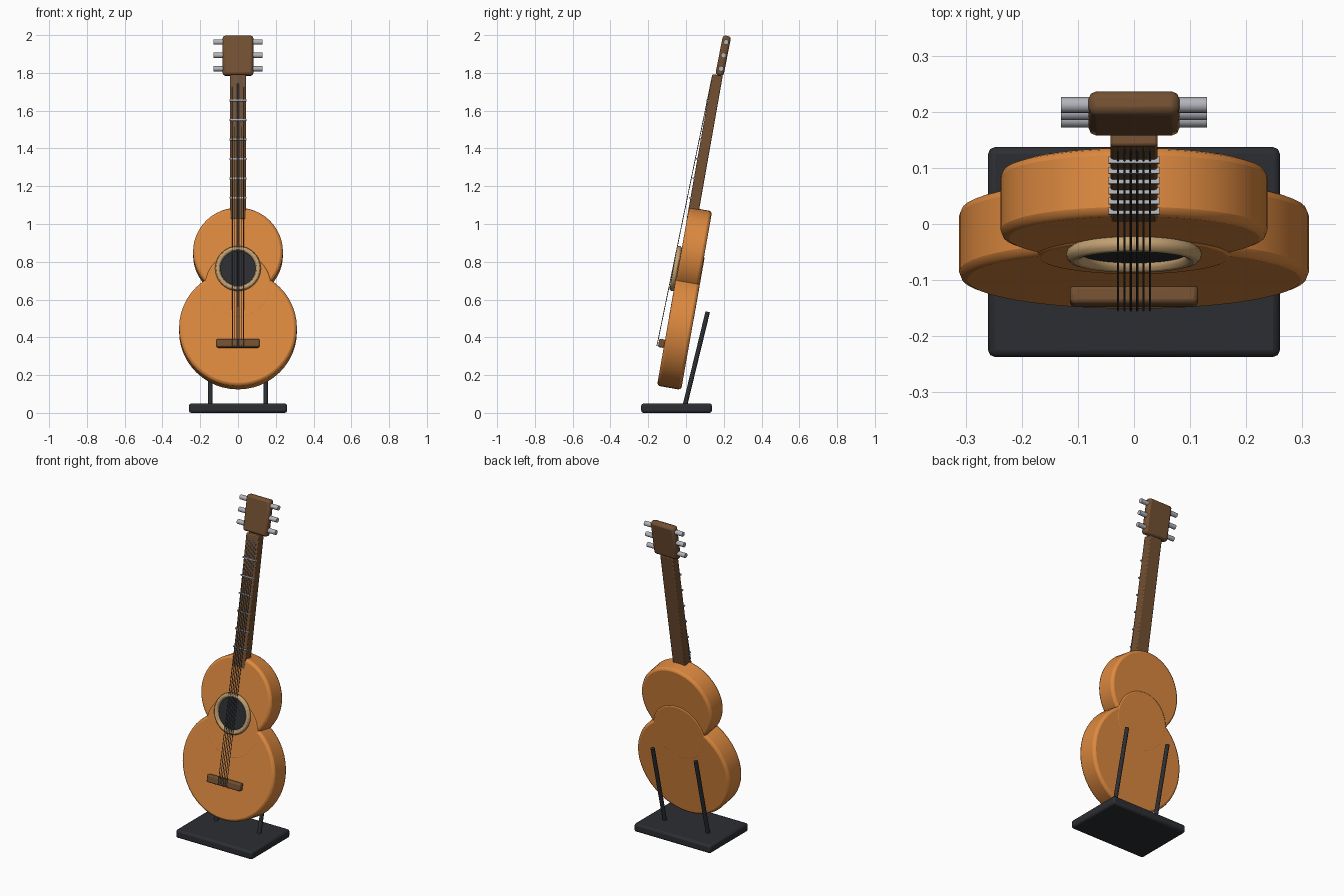
import bpy, math
from mathutils import Matrix, Vector

if "Cube" in bpy.data.objects:
    bpy.data.objects.remove(bpy.data.objects["Cube"])

TILT = math.radians(-10)
GUITAR = Matrix.Translation((0, -0.113, 0)) @ Matrix.Rotation(TILT, 4, 'X')
FACE_FRONT = Matrix.Rotation(math.pi / 2, 4, 'X')


def material(name, rgb):
    m = bpy.data.materials.new(name)
    m.diffuse_color = (*rgb, 1)
    m.use_nodes = True
    m.node_tree.nodes["Principled BSDF"].inputs["Base Color"].default_value = m.diffuse_color
    return m


ORANGE = material("orange_wood", (0.72, 0.25, 0.05))
BROWN = material("brown_wood", (0.17, 0.08, 0.032))
TAN = material("tan_wood", (0.55, 0.36, 0.17))
DARK = material("dark", (0.025, 0.027, 0.032))
METAL = material("metal", (0.45, 0.46, 0.5))
STEEL = material("string_steel", (0.12, 0.12, 0.13))


def finish(name, mat, matrix, bevel=0.0):
    o = bpy.context.object
    o.name = name
    o.data.materials.append(mat)
    o.matrix_world = matrix
    bpy.ops.object.shade_smooth_by_angle(angle=math.radians(30))
    if bevel:
        b = o.modifiers.new("Bevel", 'BEVEL')
        b.width, b.segments, b.limit_method = bevel, 2, 'ANGLE'
    return o


def box(name, size, mat, matrix, bevel=0.0):
    bpy.ops.mesh.primitive_cube_add(size=1)
    bpy.context.object.data.transform(Matrix.Diagonal((*size, 1)))
    return finish(name, mat, matrix, bevel)


def disc(name, t, y, radius, depth, mat, bevel=0.0):
    bpy.ops.mesh.primitive_cylinder_add(vertices=48, radius=radius, depth=depth)
    m = GUITAR @ Matrix.Translation((0, y, t)) @ FACE_FRONT
    return finish(name, mat, m, bevel)


def rod(name, a, b, radius, mat, sides=16):
    a, b = Vector(a), Vector(b)
    d = b - a
    bpy.ops.mesh.primitive_cylinder_add(vertices=sides, radius=radius, depth=d.length)
    m = Matrix.Translation((a + b) / 2) @ d.to_track_quat('Z', 'Y').to_matrix().to_4x4()
    return finish(name, mat, m)


def on_guitar(x, y, t):
    return GUITAR @ Matrix.Translation((x, y, t))


# Body: two bouts joined by a waist
disc("lower_bout", 0.447, 0, 0.312, 0.130, ORANGE, 0.015)
disc("waist", 0.675, 0, 0.175, 0.131, ORANGE, 0.008)
disc("upper_bout", 0.857, 0, 0.238, 0.124, ORANGE, 0.015)

# Sound hole and its ring
disc("sound_hole", 0.763, -0.066, 0.102, 0.016, DARK)
bpy.ops.mesh.primitive_torus_add(major_radius=0.107, minor_radius=0.014,
                                 major_segments=48, minor_segments=12)
finish("sound_hole_ring", TAN, on_guitar(0, -0.075, 0.763) @ FACE_FRONT)

# Bridge
box("bridge", (0.228, 0.034, 0.045), BROWN, on_guitar(0, -0.079, 0.36), 0.008)

# Neck with frets
box("neck", (0.084, 0.056, 0.78), BROWN, on_guitar(0, -0.035, 1.42), 0.005)
for i in range(6):
    box(f"fret_{i + 1}", (0.09, 0.012, 0.008), METAL,
        on_guitar(0, -0.064, 1.145 + i * 0.1045))

# Headstock with three tuning pegs on each side
box("headstock", (0.162, 0.044, 0.214), BROWN,
    Matrix.Translation((0, 0.197, 1.891)) @ Matrix.Rotation(math.radians(-11), 4, 'X'), 0.014)
for i, (y, z) in enumerate([(0.186, 1.822), (0.199, 1.893), (0.212, 1.963)]):
    for side, s in (("left", -1), ("right", 1)):
        rod(f"peg_{side}_{i + 1}", (s * 0.06, y, z), (s * 0.13, y, z), 0.014, METAL)

# Strings
for i in range(6):
    x = (i - 2.5) * 0.0114
    rod(f"string_{i + 1}", (x, -0.154, 0.355), (x, 0.139, 1.782), 0.002, STEEL, 8)

# Stand
box("stand_base", (0.52, 0.374, 0.05), DARK, Matrix.Translation((0, -0.05, 0.025)), 0.012)
for side, s in (("left", -1), ("right", 1)):
    rod(f"stand_rod_{side}", (s * 0.147, -0.008, 0.03), (s * 0.147, 0.115, 0.535), 0.012, DARK)
